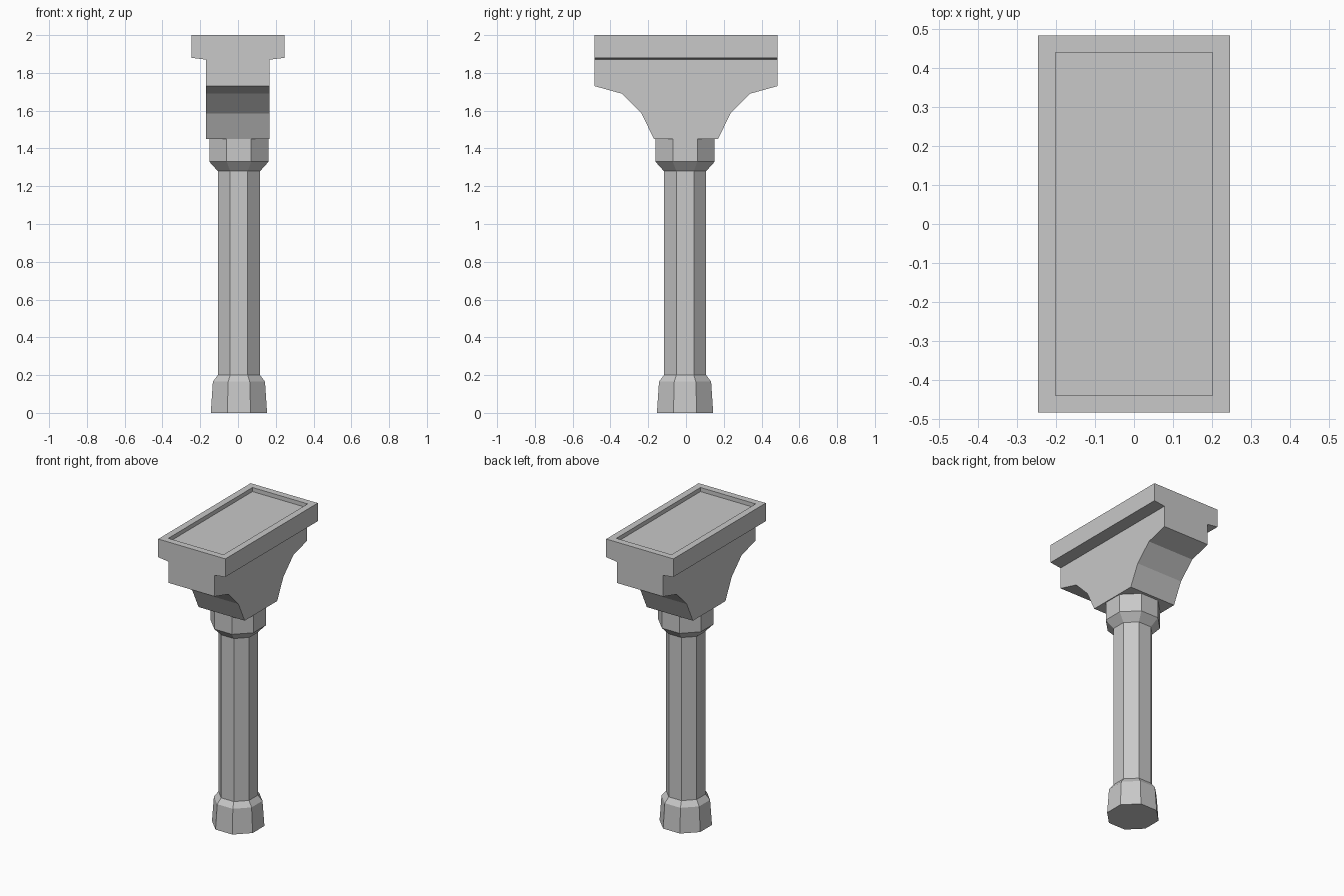
import bpy
import bmesh
import math
from mathutils import Vector

default_cube = bpy.data.objects.get("Cube")
if default_cube:
    bpy.data.objects.remove(default_cube, do_unlink=True)

# Single stone colour
stone = bpy.data.materials.new("grey stone")
stone.use_nodes = True
colour = (0.58, 0.58, 0.58, 1)
stone.diffuse_color = colour
stone.node_tree.nodes["Principled BSDF"].inputs["Base Color"].default_value = colour


def finish(name, bm):
    bmesh.ops.recalc_face_normals(bm, faces=bm.faces[:])
    mesh = bpy.data.meshes.new(name)
    bm.to_mesh(mesh)
    bm.free()
    mesh.materials.append(stone)
    obj = bpy.data.objects.new(name, mesh)
    bpy.context.collection.objects.link(obj)
    return obj


def prism(points, direction):
    """Extrude a closed outline along a direction."""
    bm = bmesh.new()
    face = bm.faces.new([bm.verts.new(p) for p in points])
    ext = bmesh.ops.extrude_face_region(bm, geom=[face], use_keep_orig=True)
    moved = [g for g in ext["geom"] if isinstance(g, bmesh.types.BMVert)]
    bmesh.ops.translate(bm, verts=moved, vec=direction)
    bmesh.ops.recalc_face_normals(bm, faces=bm.faces[:])
    return bm


def mirrored(half):
    """Close a half outline by mirroring it across zero."""
    return half + [(-a, z) for a, z in reversed(half)]


def octagon_stack(name, rings, centre):
    """Stack eight-sided rings given as (flat half-width, height)."""
    bm = bmesh.new()
    loops = []
    for apothem, z in rings:
        r = apothem / math.cos(math.pi / 8)
        angles = [(i + 0.5) * math.pi / 4 for i in range(8)]
        loops.append([bm.verts.new((centre[0] + r * math.cos(a),
                                    centre[1] + r * math.sin(a), z)) for a in angles])
    for low, high in zip(loops, loops[1:]):
        for i in range(8):
            j = (i + 1) % 8
            bm.faces.new((low[i], low[j], high[j], high[i]))
    bm.faces.new(loops[0][::-1])
    bm.faces.new(loops[-1])
    return finish(name, bm)


# Column: foot, shaft and collar in one run
octagon_stack("column", [(0.149, 0), (0.138, 0.165), (0.112, 0.2), (0.112, 1.28),
                         (0.157, 1.33), (0.157, 1.45)], (0.005, -0.005))

# Bracket with stepped, flaring ends
bracket_half = [(0.17, 1.45), (0.235, 1.585), (0.34, 1.69), (0.484, 1.73), (0.484, 1.87)]
bracket = prism([(-0.17, y, z) for y, z in mirrored(bracket_half)], (0.338, 0, 0))
finish("bracket", bracket)

# Top slab with a sloped underside and a sunken panel
slab_half = [(0.169, 1.87), (0.246, 1.88), (0.246, 2)]
slab = prism([(x, -0.484, z) for x, z in mirrored(slab_half)], (0, 0.968, 0))
top = max(slab.faces, key=lambda f: f.calc_center_median().z)
bmesh.ops.inset_region(slab, faces=[top], thickness=0.062)
bmesh.ops.inset_region(slab, faces=[top], thickness=0)
bmesh.ops.translate(slab, verts=top.verts[:], vec=Vector((0, 0, -0.027)))
finish("top_slab", slab)
